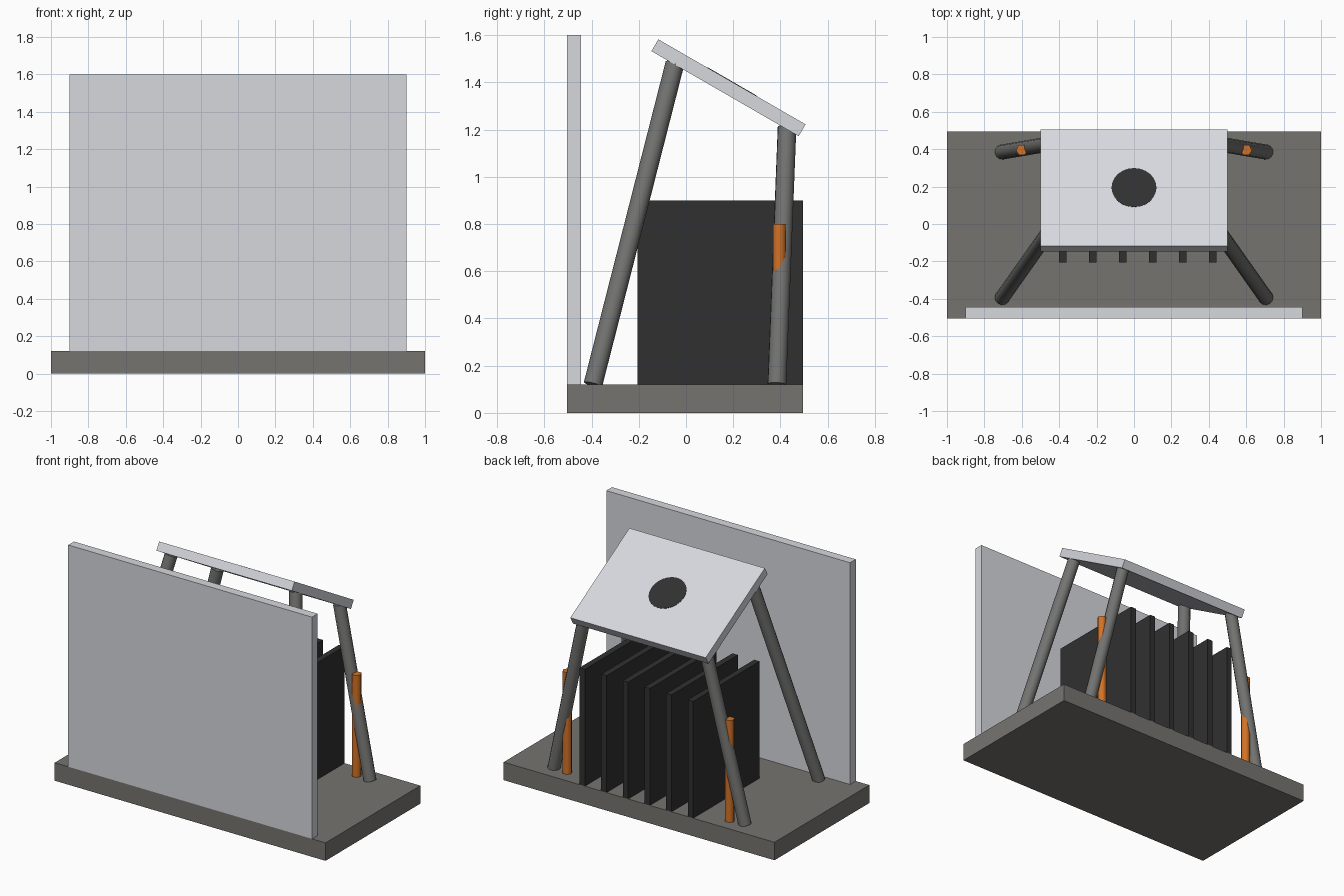
import bpy
import math
from mathutils import Vector, Matrix

if "Cube" in bpy.data.objects:
    bpy.data.objects.remove(bpy.data.objects["Cube"], do_unlink=True)


def material(name, rgb):
    m = bpy.data.materials.new(name)
    m.use_nodes = True
    m.diffuse_color = (*rgb, 1)
    m.node_tree.nodes["Principled BSDF"].inputs["Base Color"].default_value = (*rgb, 1)
    return m


STONE = material("warm grey", (0.18, 0.175, 0.16))
PALE = material("pale silver", (0.68, 0.69, 0.73))
STEEL = material("steel grey", (0.17, 0.17, 0.165))
BLACK = material("charcoal", (0.03, 0.03, 0.03))
ORANGE = material("burnt orange", (0.65, 0.17, 0.02))


def box(name, low, high, mat):
    low, high = Vector(low), Vector(high)
    bpy.ops.mesh.primitive_cube_add(size=1, location=(low + high) / 2)
    ob = bpy.context.object
    ob.name = name
    ob.scale = high - low
    ob.data.materials.append(mat)
    return ob


def rod(name, start, end, radius, sides, turn, mat):
    start, end = Vector(start), Vector(end)
    axis = end - start
    bpy.ops.mesh.primitive_cylinder_add(vertices=sides, radius=radius, depth=axis.length)
    ob = bpy.context.object
    ob.name = name
    ob.data.transform(Matrix.Rotation(turn, 4, "Z"))
    ob.rotation_euler = axis.to_track_quat("Z", "Y").to_euler()
    ob.location = (start + end) / 2
    ob.data.materials.append(mat)
    bpy.ops.object.shade_smooth_by_angle(angle=math.radians(65))
    return ob


# Base slab and upright front panel
FLOOR = 0.12
box("base", (-1, -0.505, 0), (1, 0.495, FLOOR), STONE)
box("front_panel", (-0.9, -0.505, FLOOR), (0.9, -0.445, 1.6), PALE)

# Row of thin upright fins
for i in range(6):
    x = -0.38 + 0.16 * i
    box(f"fin_{i + 1}", (x - 0.02, -0.205, FLOOR), (x + 0.02, 0.495, 0.9), BLACK)

# Sloping roof plate with a flat round inlay
TILT = math.radians(-30)
CENTRE = Vector((0, 0.18, 1.377))
THICK = 0.058
roof = box("roof_plate", (-0.5, -0.36, -THICK / 2), (0.5, 0.36, THICK / 2), PALE)
roof.location = CENTRE
roof.rotation_euler.x = TILT
normal = Matrix.Rotation(TILT, 3, "X") @ Vector((0, 0, 1))
mid = CENTRE + normal * THICK / 2
rod("roof_disc", mid - normal * 0.004, mid + normal * 0.002, 0.12, 24, 0, BLACK)

# Splayed legs and short posts, mirrored left and right
for side, s in (("left", 1), ("right", -1)):
    rod(f"front_leg_{side}", (s * 0.705, -0.394, FLOOR), (s * 0.46, -0.047, 1.48),
        0.04, 12, 0, STEEL)
    rod(f"back_leg_{side}", (s * 0.705, 0.385, FLOOR), (s * 0.45, 0.428, 1.21),
        0.04, 12, 0, STEEL)
    rod(f"post_{side}", (s * 0.6, 0.395, FLOOR), (s * 0.6, 0.395, 0.8),
        0.031, 6, math.pi / 6, ORANGE)
